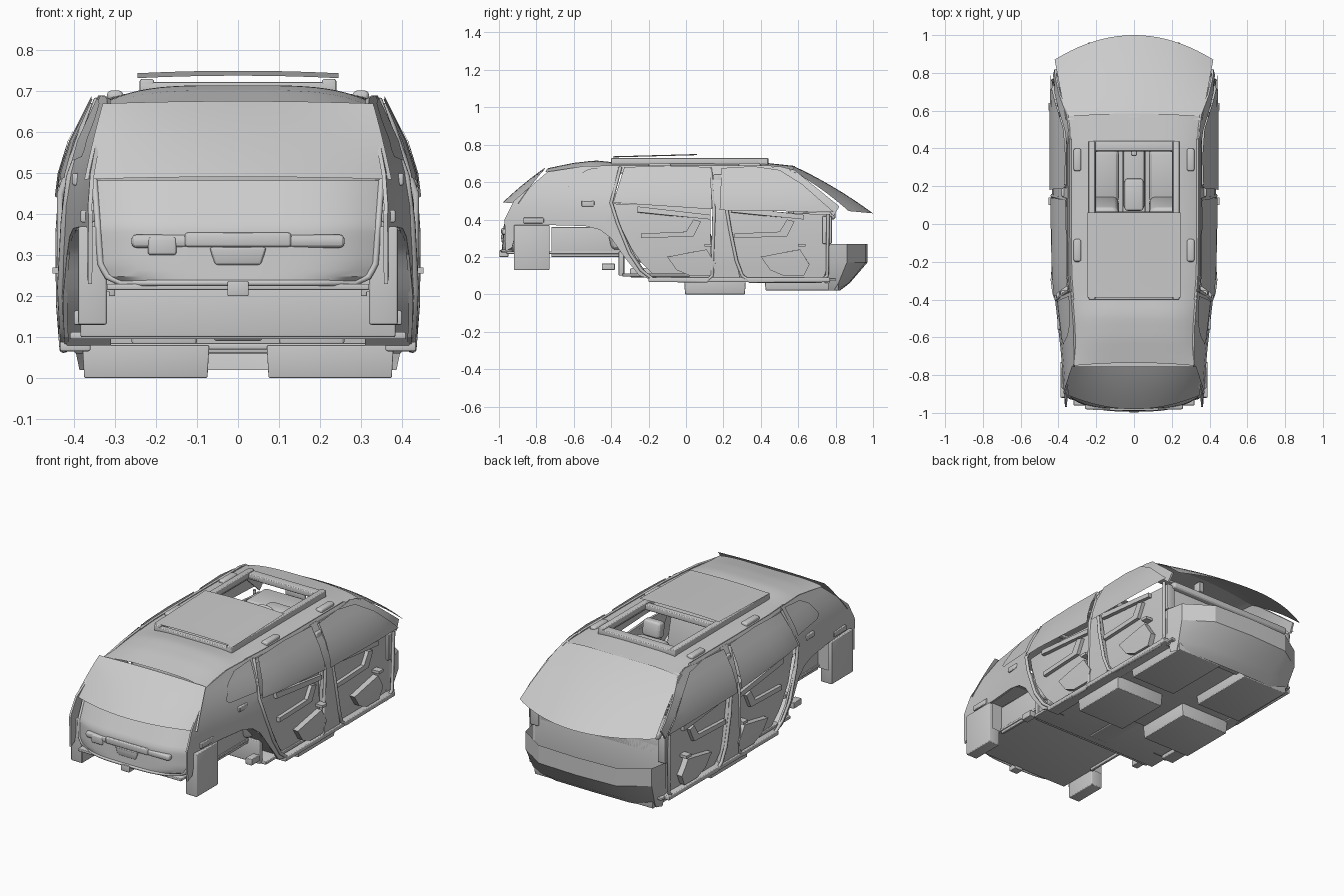
import bpy, bmesh, math
from mathutils import Vector, Matrix

if "Cube" in bpy.data.objects:
    bpy.data.objects.remove(bpy.data.objects["Cube"])


def interp(t, table):
    if t <= table[0][0]:
        return table[0][1]
    for (a, p), (b, q) in zip(table, table[1:]):
        if t <= b:
            return p + (q - p) * (t - a) / (b - a)
    return table[-1][1]


def side_x(y, z):
    """Half width of the cabin at a given length and height."""
    return (interp(z, [(.07, .425), (.2, .435), (.42, .435), (.5, .425), (.58, .40), (.69, .345)])
            * interp(y, [(-.97, .84), (-.7, .885), (-.4, .96), (-.3, .99), (0, 1), (.6, 1), (.85, .98)]))


def finish(name, bm, mirror=False):
    me = bpy.data.meshes.new(name)
    bm.to_mesh(me)
    bm.free()
    ob = bpy.data.objects.new(name, me)
    bpy.context.collection.objects.link(ob)
    if mirror:
        ob.modifiers.new("mirror", 'MIRROR').use_mirror_merge = False
    return ob


def box(name, x, y, z, bevel=.008, rot=0, mirror=False, taper=1):
    """Bevelled box from ranges; rot tips it about x, taper scales the bottom."""
    bm = bmesh.new()
    bmesh.ops.create_cube(bm, size=1)
    size = Vector((x[1] - x[0], y[1] - y[0], z[1] - z[0]))
    mid = Vector(((x[0] + x[1]) / 2, (y[0] + y[1]) / 2, (z[0] + z[1]) / 2))
    for v in bm.verts:
        k = taper if v.co.z < 0 else 1
        v.co = Vector((v.co.x * size.x * k, v.co.y * size.y * k, v.co.z * size.z))
    if bevel:
        bmesh.ops.bevel(bm, geom=bm.edges[:], offset=bevel, segments=3, affect='EDGES', profile=.5)
    bmesh.ops.transform(bm, verts=bm.verts, matrix=Matrix.Translation(mid) @ Matrix.Rotation(rot, 4, 'X'))
    return finish(name, bm, mirror)


def panel(name, outline, out=0, thick=.01):
    """Side panel drawn in (y, z), wrapped on the cabin side, thickened inward and mirrored."""
    bm = bmesh.new()
    face = bm.faces.new([bm.verts.new((0, y, z)) for y, z in outline])
    face.normal_update()
    if face.normal.x < 0:
        face.normal_flip()
    cuts = [((0, 0, z), (0, 0, 1)) for z in (.14, .2, .3, .42, .46, .5, .54, .58, .63)]
    cuts += [((0, i / 10 + .03, 0), (0, 1, 0)) for i in range(-10, 10)]
    for co, no in cuts:
        bmesh.ops.bisect_plane(bm, geom=bm.verts[:] + bm.edges[:] + bm.faces[:], plane_co=co, plane_no=no)
    for v in bm.verts:
        v.co.x = side_x(v.co.y, v.co.z) + out
    bm.normal_update()
    if thick:
        bmesh.ops.solidify(bm, geom=bm.faces[:], thickness=thick)
    return finish(name, bm, True)


def surface(name, f, nu, nv, keep=lambda p: True, thick=0, mirror=False):
    """Grid surface from f(u, v), u and v in 0..1."""
    bm = bmesh.new()
    g = [[bm.verts.new(f(i / nu, j / nv)) for i in range(nu + 1)] for j in range(nv + 1)]
    for j in range(nv):
        for i in range(nu):
            q = [g[j][i], g[j][i + 1], g[j + 1][i + 1], g[j + 1][i]]
            if keep(sum((v.co for v in q), Vector()) / 4):
                bm.faces.new(q)
    if thick:
        bmesh.ops.solidify(bm, geom=bm.faces[:], thickness=thick)
    return finish(name, bm, mirror)


def tube(name, pts, r, closed=False):
    cu = bpy.data.curves.new(name, 'CURVE')
    cu.dimensions, cu.bevel_depth, cu.bevel_resolution = '3D', r, 2
    sp = cu.splines.new('POLY')
    sp.points.add(len(pts) - 1)
    for p, co in zip(sp.points, pts):
        p.co = (*co, 1)
    sp.use_cyclic_u = closed
    ob = bpy.data.objects.new(name, cu)
    bpy.context.collection.objects.link(ob)


def seal(name, path, r=.009, out=.002):
    for s, side in ((1, "right"), (-1, "left")):
        tube(f"{name}_{side}", [(s * (side_x(y, z) + out), y, z) for y, z in path], r)


# Windshield
def windshield(u, v):
    a = 2 * u - 1
    c = 1 - a * a
    return (a * (.36 + .06 * v), .55 + .32 * v + c * (.02 + .11 * v),
            .668 - .223 * v + c * (.02 - .032 * v) + .06 * v * (1 - v))
surface("windshield", windshield, 20, 8)

# Rear window with its lower edge bowed back
def rear_glass(u, v):
    a = 2 * u - 1
    c = 1 - a ** 2
    return (a * (.33 + .045 * v), -.755 - .14 * v - c * .085 * v, .67 - .185 * v + c * .006 + .03 * v * (1 - v))
surface("rear_window", rear_glass, 20, 8)

# Tailgate inner panel, bordered by a seal
def tailgate(u, v):
    a = 2 * u - 1
    w = interp(v, [(0, .285), (.06, .318), (.18, .335), (1, .35)])
    return (a * w, interp(v, [(0, -.985), (.55, -.975), (1, -.91)]) + .06 * a ** 4, .232 + .25 * v)
surface("tailgate", tailgate, 16, 16, thick=.012)
edge = [tailgate(0, 1 - i / 16) for i in range(17)] + [tailgate(i / 16, 0) for i in range(1, 16)] \
    + [tailgate(1, i / 16) for i in range(17)]
tube("tailgate_seal", edge, .008)
box("tailgate_handle_bar", (-.13, .13), (-.988, -.95), (.32, .355))
box("tailgate_trim", (-.26, .26), (-.982, -.93), (.318, .35), .012)
box("tailgate_grip", (-.22, -.15), (-.985, -.95), (.30, .345))
box("tailgate_lock_cover", (-.07, .07), (-.99, -.95), (.275, .32), taper=.8)
box("tailgate_latch", (-.026, .026), (-.998, -.95), (.2, .236), .004)

# Roof lining with the sunroof opening
ROOF = [(-.75, .675), (-.62, .702), (-.5, .716), (-.38, .704), (0, .706), (.4, .704), (.58, .685)]
def roof(u, v):
    a, y = 2 * u - 1, -.75 + 1.32 * v
    top, edge_z = interp(y, ROOF), interp(y, [(-.75, .655), (-.4, .672), (.4, .672), (.57, .66)])
    return (a * side_x(y, edge_z), y + .015 * (1 - a * a), edge_z + (top - edge_z) * (1 - abs(a) ** 4))
surface("roof_lining", roof, 28, 40,
        keep=lambda p: not (abs(p.x) < .205 and .06 < p.y < .39))

# Sunroof frame and the slid-back glass
for n, x, y in (("front", (-.24, .24), (.385, .44)), ("middle", (-.22, .22), (.03, .065)),
                ("rear", (-.24, .24), (-.4, -.37))):
    box(f"sunroof_frame_{n}", x, y, (.692, .722), .006)
box("sunroof_rail", (.205, .24), (-.4, .44), (.69, .73), .006, mirror=True)
def sunroof(u, v):
    a, y = 2 * u - 1, -.39 + .45 * v
    return (a * .245, y, .738 + .012 * v - .006 * a * a)
surface("sunroof_glass", sunroof, 10, 6, thick=.012)

# Grab handles along the roof edge
for n, y in (("front", .34), ("rear", -.14)):
    box(f"grab_handle_{n}", (.28, .32), (y - .06, y + .06), (.675, .702), .012, mirror=True)

# Side glass
panel("front_door_window", [(.18, .45), (.19, .675), (.36, .685), (.5, .665), (.62, .59), (.79, .44)], .015, 0)
panel("rear_door_window", [(-.39, .49), (-.33, .68), (-.1, .688), (.13, .68), (.14, .455)], .012, 0)
panel("quarter_window", [(-.64, .56), (-.59, .63), (-.52, .67), (-.38, .685), (-.41, .53), (-.62, .54)], .008, 0)

# Pillars
panel("windshield_pillar", [(.4, .675), (.5, .685), (.58, .665), (.82, .47), (.79, .42), (.6, .585), (.5, .645)])
panel("middle_pillar", [(.135, .68), (.2, .68), (.215, .45), (.29, .08), (.14, .08), (.155, .45)], 0, .035)
box("belt_anchor", (.35, .385), (.145, .195), (.52, .64), .008, mirror=True)
panel("roof_rail", [(-.4, .65), (-.4, .69), (.45, .69), (.5, .65)], -.004)

# Rear quarter trim above the wheel arch
panel("rear_quarter_trim", [(-.74, .655), (-.55, .685), (-.36, .69), (-.4, .48), (-.36, .38), (-.27, .2), (-.19, .08),
      (-.25, .1), (-.33, .2), (-.4, .3), (-.46, .345), (-.54, .365), (-.72, .37), (-.9, .37), (-.93, .25), (-.965, .23),
      (-.97, .4), (-.92, .5)])
box("trunk_side_vent", (.35, .385), (-.87, -.76), (.38, .41), .005, mirror=True)
box("trunk_hook", (.38, .405), (-.56, -.49), (.47, .5), .006, mirror=True)
box("trunk_side_pocket", (.32, .39), (-.92, -.73), (.13, .37), .006, mirror=True)

# Inner wheel arches
ARCH_Y = [(0, -.72), (.2, -.72), (.5, -.5), (.62, -.42), (.78, -.33), (1, -.2)]
ARCH_Z = [(0, .21), (.2, .365), (.5, .36), (.62, .32), (.78, .2), (1, .08)]
def arch(u, v):
    y, z = interp(u, ARCH_Y), interp(u, ARCH_Z)
    return (.31 + (side_x(y, z) - .315) * v, y, z)
surface("wheel_arch", arch, 20, 2, mirror=True)
box("wheel_arch_wall", (.30, .315), (-.72, -.33), (.2, .36), .004, mirror=True)

# Recessed door trims with raised pockets, armrests and clips
panel("front_door_trim", [(.225, .45), (.5, .44), (.76, .425), (.76, .1), (.72, .08), (.33, .08), (.28, .14)], -.025)
panel("rear_door_trim", [(-.395, .485), (-.1, .475), (.13, .455), (.135, .08), (-.15, .08), (-.24, .17), (-.33, .3)], -.025)
for n, off in (("front", .5), ("rear", 0)):
    panel(f"{n}_door_pocket", [(off - .1, .2), (off - .05, .13), (off + .02, .1), (off + .13, .1), (off + .16, .16),
          (off + .11, .24), (off, .22)], .006, .04)
    panel(f"{n}_door_armrest", [(off - .24, .30), (off + .04, .31), (off + .08, .39), (off + .04, .40), (off, .335),
          (off - .24, .325)], -.005, .03)
    panel(f"{n}_door_belt_trim", [(off - .26, .44), (off + .13, .40), (off + .13, .425), (off - .26, .47)], -.005, .03)
    panel(f"{n}_door_clip", [(off + .1, .255), (off + .14, .255), (off + .14, .27), (off + .1, .27)], .018, .05)

# Door seals
seal("front_door_seal", [(.2, .67), (.21, .5), (.235, .35), (.27, .18), (.3, .1), (.34, .07), (.72, .07), (.755, .1),
     (.76, .43)])
seal("rear_door_seal", [(-.35, .68), (-.4, .49), (-.365, .38), (-.3, .22), (-.24, .13), (-.17, .075), (.11, .07),
     (.14, .1), (.15, .45), (.13, .67)])

# Floor, tunnel, footwells and sills
box("trunk_floor", (-.32, .32), (-.96, -.36), (.215, .23), .004)
box("trunk_step", (-.385, .385), (-.36, -.33), (.1, .23), .006)
box("rear_floor", (-.41, .41), (-.34, .02), (.095, .112), .004)
box("front_floor", (-.41, .41), (0, .8), (.07, .085), .004)
box("tunnel", (-.06, .06), (-.3, .78), (.09, .14), .01)
box("front_footwell", (.07, .38), (-.01, .32), (0, .08), .004, mirror=True, taper=.97)
box("toe_footwell", (.08, .37), (.42, .82), (.02, .08), .004, mirror=True, taper=.97)
box("sill", (.36, .435), (-.2, .77), (.065, .09), .006, mirror=True)
box("rear_bracket", (.36, .4), (-.45, -.38), (.13, .165), .004, mirror=True)

# Faceted bulkhead ahead of the dashboard
PLAN = [(-.41, .76), (-.39, .86), (-.24, .96), (0, .97), (.24, .96), (.39, .86), (.41, .76)]
def bulkhead(u, v):
    x, y = PLAN[round(u * 6)]
    k = (1, 1, .55, .3)[round(v * 3)]
    return (x * (.92 + .08 * k), .76 + (y - .76) * k, (.27, .17, .06, .02)[round(v * 3)])
surface("bulkhead", bulkhead, 6, 3, thick=.008)
box("bulkhead_wall", (-.4, .4), (.74, .77), (.06, .36), .006)
box("dashboard", (-.39, .39), (.56, .77), (.28, .43), .03)
box("dashboard_top", (-.39, .39), (.62, .8), (.40, .44), .015)
box("instrument_hood", (-.25, -.09), (.55, .65), (.41, .465), .02)
box("centre_screen", (-.06, .06), (.54, .57), (.35, .46), .006, -.2)
box("dash_side_cap", (.37, .42), (.73, .78), (.27, .42), .006, mirror=True)

# Seats and console
box("front_seat_cushion", (.08, .28), (.11, .4), (.19, .27), .03, .08, True)
box("front_seat_back", (.08, .28), (.03, .12), (.22, .54), .035, .2, True)
box("front_headrest", (.125, .235), (.0, .06), (.54, .63), .02, .15, True)
box("front_seat_base", (.1, .26), (.14, .36), (.08, .2), .01, mirror=True)
box("rear_seat_cushion", (-.35, .35), (-.32, -.07), (.17, .27), .03)
box("rear_seat_back", (-.35, .35), (-.43, -.33), (.24, .54), .03, .22)
box("rear_headrest", (.14, .26), (-.46, -.41), (.54, .62), .018, .15, True)
box("console", (-.055, .055), (.08, .6), (.13, .28), .015)
box("console_armrest", (-.05, .05), (.07, .24), (.27, .31), .015)
box("gear_lever", (-.015, .015), (.36, .39), (.27, .35), .008)

# Steering wheel
tilt = Matrix.Translation((-.17, .45, .43)) @ Matrix.Rotation(math.radians(65), 4, 'X')
ring = [tilt @ Vector((.088 * math.cos(t * math.pi / 16), .088 * math.sin(t * math.pi / 16), 0)) for t in range(32)]
tube("steering_wheel_rim", ring, .009, True)
for i, a in enumerate((0, math.pi, -math.pi / 2)):
    tube(f"steering_wheel_spoke_{i}", [tilt @ Vector((0, 0, 0)),
         tilt @ Vector((.088 * math.cos(a), .088 * math.sin(a), 0))], .009)
box("steering_hub", (-.205, -.135), (.435, .465), (.40, .46), .012, -.4)
tube("steering_column", [(-.17, .46, .42), (-.17, .62, .36)], .022)

# Interior mirror under the windshield head
box("interior_mirror", (-.06, .06), (.5, .52), (.6, .64), .008)
box("mirror_mount", (-.015, .015), (.51, .56), (.62, .68), .004)

# Smooth shading with sharp edges kept
bpy.ops.object.select_all(action='DESELECT')
for ob in bpy.data.objects:
    if ob.type == 'MESH':
        ob.select_set(True)
        bpy.context.view_layer.objects.active = ob
bpy.ops.object.shade_smooth_by_angle(angle=math.radians(25))
